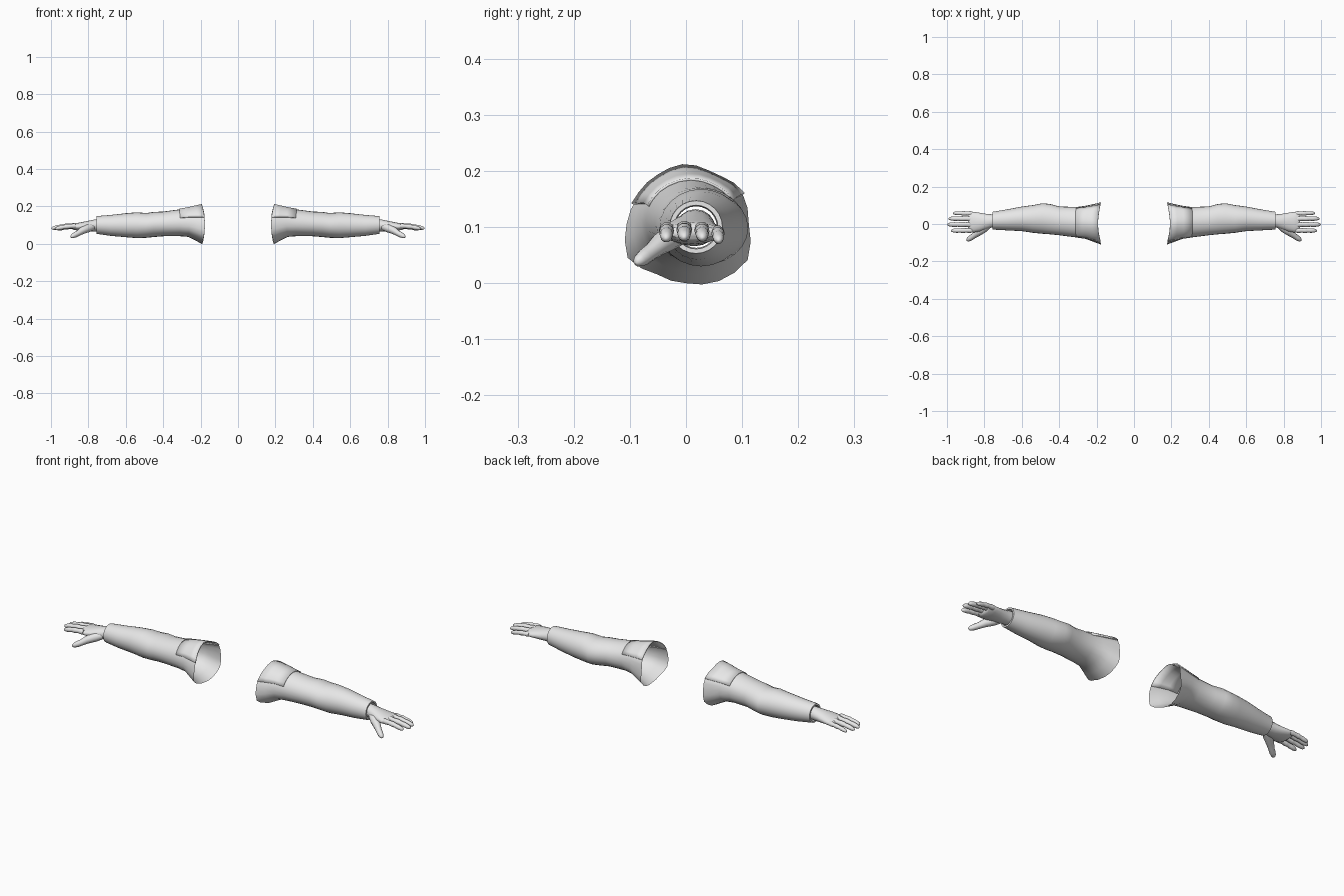
import bpy, bmesh
from math import sin, cos, radians, pi
from mathutils import Vector

if "Cube" in bpy.data.objects:
    bpy.data.objects.remove(bpy.data.objects["Cube"])

grey = bpy.data.materials.new("light_grey")
grey.use_nodes = True
grey.diffuse_color = (0.8, 0.8, 0.8, 1)
grey.node_tree.nodes["Principled BSDF"].inputs["Base Color"].default_value = (0.8, 0.8, 0.8, 1)


def loft(name, rings, side, closed=True, caps=(False, False), sharp=40):
    """Skin a list of point rings; side -1 builds the mirrored part."""
    bm = bmesh.new()
    rows = [[bm.verts.new((p[0] * side, p[1], p[2])) for p in r] for r in rings]
    n = len(rows[0])
    for a, b in zip(rows, rows[1:]):
        for j in range(n if closed else n - 1):
            k = (j + 1) % n
            bm.faces.new((a[j], a[k], b[k], b[j]))
    if caps[0]:
        bm.faces.new(rows[0][::-1])
    if caps[1]:
        bm.faces.new(rows[-1])
    if side < 0:
        bmesh.ops.reverse_faces(bm, faces=bm.faces[:])
    mesh = bpy.data.meshes.new(name)
    bm.to_mesh(mesh)
    bm.free()
    mesh.materials.append(grey)
    obj = bpy.data.objects.new(name, mesh)
    bpy.context.collection.objects.link(obj)
    bpy.ops.object.select_all(action='DESELECT')
    obj.select_set(True)
    bpy.context.view_layer.objects.active = obj
    bpy.ops.object.shade_smooth_by_angle(angle=radians(sharp))
    return obj


def oval(x, ylo, yhi, zlo, zhi, n=12):
    return [(x, (ylo + yhi) / 2 + (yhi - ylo) / 2 * cos(2 * pi * j / n),
             (zlo + zhi) / 2 + (zhi - zlo) / 2 * sin(2 * pi * j / n)) for j in range(n)]


def tube(path, radii, n=10, flat=1.0):
    """Rings square to a path."""
    pts = [Vector(p) for p in path]
    rings = []
    for i, (p, r) in enumerate(zip(pts, radii)):
        d = (pts[min(i + 1, len(pts) - 1)] - pts[max(i - 1, 0)]).normalized()
        v = d.cross(Vector((0, 1, 0))) * -1
        v = Vector((0, 0, 1)) - d * d.z
        v.normalize()
        u = v.cross(d)
        rings.append([p + u * r * cos(2 * pi * j / n) + v * r * flat * sin(2 * pi * j / n)
                      for j in range(n)])
    return rings


# Uneven shoulder opening, one radius every 30 degrees
RIM = [.112, .115, .099, .104, .098, .098, .106, .12, .103, .105, .117, .127]

# Sleeve outline: x, front, back, bottom, top, share of the opening's shape
SLEEVE = [
    (.177, -.108, .108, -.003, .213, 1),
    (.22, -.094, .102, .018, .203, .7),
    (.26, -.080, .096, .036, .193, .4),
    (.31, -.072, .090, .040, .184, .2),
    (.40, -.060, .094, .040, .172, 0),
    (.45, -.055, .107, .036, .170, 0),
    (.49, -.052, .111, .032, .164, 0),
    (.54, -.047, .101, .030, .168, 0),
    (.60, -.038, .093, .035, .163, 0),
    (.68, -.034, .078, .042, .154, 0),
    (.75, -.030, .066, .052, .148, 0),
]


def sleeve_point(row, deg, grow=0.0):
    x, y0, y1, z0, z1, mix = row
    t = (deg % 360) / 30
    i = int(t) % 12
    rim = (RIM[i] + (RIM[(i + 1) % 12] - RIM[i]) * (t - int(t))) / .108
    k = 1 + (rim - 1) * mix
    a = radians(deg)
    return (x + .016 * mix * sin(a) ** 2,
            (y0 + y1) / 2 + ((y1 - y0) / 2 * k + grow) * cos(a),
            (z0 + z1) / 2 + ((z1 - z0) / 2 * k + grow) * sin(a))


FINGERS = [("index", -.034, .978, .091, .0125), ("middle", -.003, .998, .093, .013),
           ("ring", .028, .992, .092, .0125), ("little", .056, .968, .087, .011)]
# Finger shape: share of length, share of radius, with swellings at the joints
JOINTS = [(0, .9), (.12, 1.12), (.28, .92), (.42, 1.06), (.48, 1.06), (.58, .88),
          (.7, .96), (.75, .95), (.88, .82), (.96, .6), (1, .2)]

for side, label in ((1, "left"), (-1, "right")):
    # Sleeve with a hem folded inwards at the wrist
    rings = [[sleeve_point(r, d) for d in range(0, 360, 15)] for r in SLEEVE]
    hem = SLEEVE[-1]
    for x, g in ((.757, -.001), (.757, -.009), (.735, -.011)):
        rings.append([sleeve_point((x,) + hem[1:], d, g) for d in range(0, 360, 15)])
    loft(label + "_sleeve", rings, side)

    # Shoulder patch laid over the top of the sleeve
    patch = loft(label + "_shoulder_patch",
                 [[sleeve_point(r, 28 + 131 * j / 10, .004) for j in range(11)]
                  for r in SLEEVE[:4]], side, closed=False)
    thick = patch.modifiers.new("thickness", 'SOLIDIFY')
    thick.thickness = .005
    thick.offset = -1

    # Wrist and palm
    palm = [(.735, -.018, .052, .066, .132), (.765, -.020, .052, .066, .130),
            (.795, -.030, .055, .066, .124), (.825, -.040, .060, .068, .118),
            (.855, -.045, .065, .070, .112), (.878, -.044, .065, .074, .108),
            (.888, -.036, .058, .080, .102)]
    loft(label + "_palm", [oval(*p, n=16) for p in palm], side, caps=(True, True), sharp=60)

    # Fingers, bending gently down to the tips
    for name, y, tip, z, radius in FINGERS:
        path = [(.865 + (tip - .865) * t, y * (1 + .04 * t), z + .004 - .016 * t * t)
                for t, _ in JOINTS]
        loft(f"{label}_{name}_finger", tube(path, [radius * r for _, r in JOINTS]),
             side, caps=(True, True), sharp=60)

    # Thumb, pointing forwards and down
    thumb = [(.775, -.002, .092), (.805, -.026, .082), (.835, -.047, .069),
             (.855, -.062, .056), (.872, -.074, .047), (.884, -.082, .041),
             (.891, -.087, .037), (.894, -.089, .035)]
    loft(label + "_thumb", tube(thumb, [.018, .022, .019, .015, .0145, .012, .008, .002]),
         side, caps=(True, True), sharp=60)
